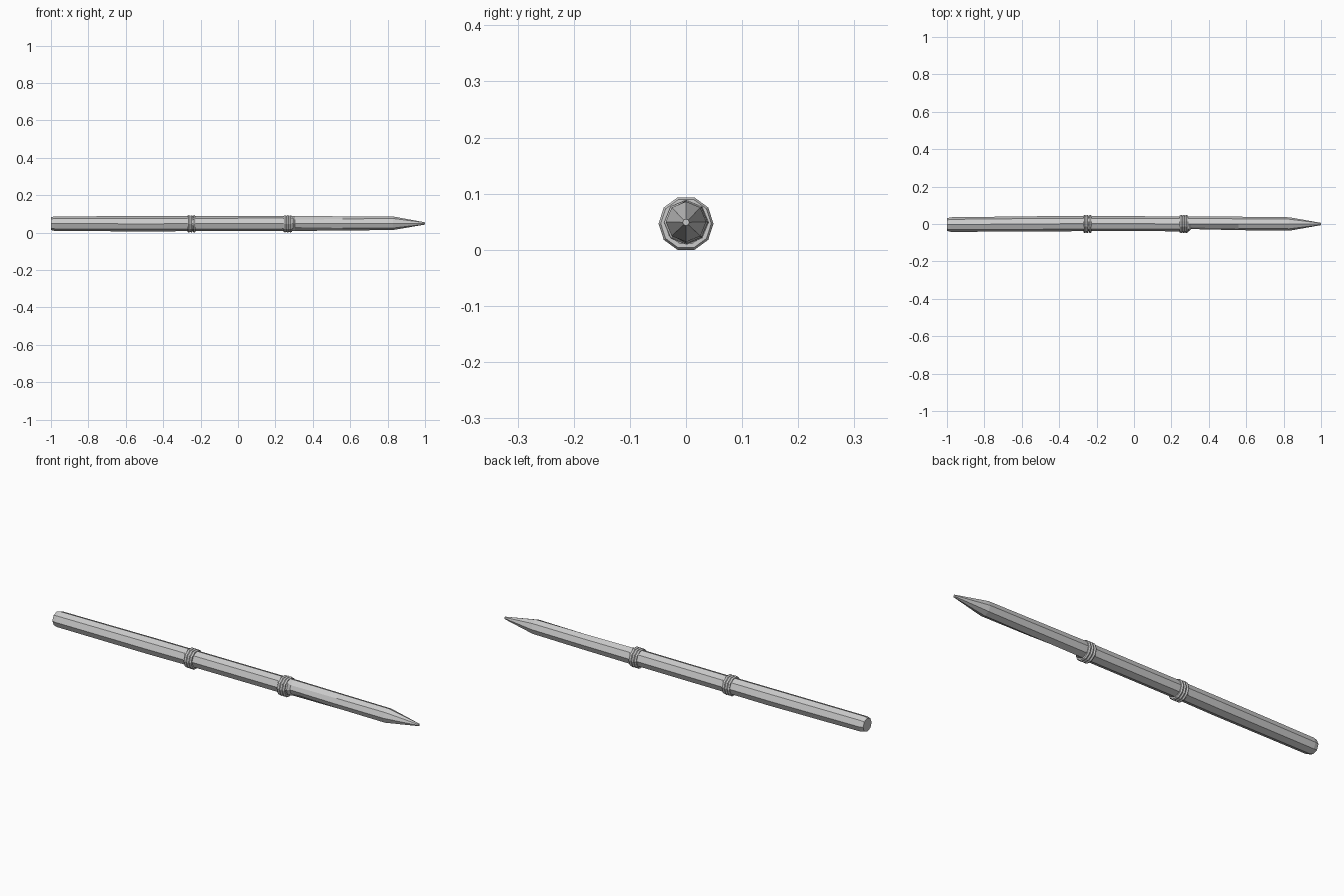
import bpy, bmesh, math

if "Cube" in bpy.data.objects:
    bpy.data.objects.remove(bpy.data.objects["Cube"])

SIDES = 8
ZC = 0.0466

# Shaft stations: x, radius, centre y, centre z, depth of the whittled cut on the front corner
stations = [
    (-1.00, 0.034, -0.003, 0.048, 0),
    (-0.98, 0.039, -0.003, 0.048, 0),
    (-0.47, 0.041, 0.001, 0.047, 0),
    (-0.25, 0.040, 0.002, 0.048, 0),
    (0.295, 0.040, 0.001, 0.049, 0),
    (0.305, 0.040, 0.001, 0.049, 0.012),
    (0.56, 0.038, 0.001, 0.049, 0.004),
    (0.83, 0.036, 0.000, 0.050, 0),
    (1.00, 0.006, 0.000, 0.049, 0),
]

# Eight-sided wooden shaft sharpened to a point
bm = bmesh.new()
loops = []
for x, r, cy, cz, cut in stations:
    loop = []
    for i in range(SIDES):
        a = 2 * math.pi * i / SIDES
        rr = r - (cut if i in (3, 4, 5) else 0)
        loop.append(bm.verts.new((x, cy + rr * math.cos(a), cz + rr * math.sin(a))))
    loops.append(loop)
for a, b in zip(loops, loops[1:]):
    for i in range(SIDES):
        j = (i + 1) % SIDES
        bm.faces.new((a[i], a[j], b[j], b[i]))
bm.faces.new(loops[0])
bm.faces.new(loops[-1])
bmesh.ops.recalc_face_normals(bm, faces=bm.faces[:])
mesh = bpy.data.meshes.new("shaft")
bm.to_mesh(mesh)
bm.free()
bpy.context.collection.objects.link(bpy.data.objects.new("shaft", mesh))


# Cord bindings, three ten-sided coils each
def binding(name, x):
    for k in (-1, 0, 1):
        bpy.ops.mesh.primitive_torus_add(
            major_segments=10, minor_segments=6,
            major_radius=0.041, minor_radius=0.008,
            location=(x + k * 0.0145, 0, ZC),
            rotation=(math.pi / 2, 0, math.pi / 2))
        bpy.context.object.name = f"{name}_coil_{k + 2}"


binding("rear_binding", -0.249)
binding("front_binding", 0.266)
